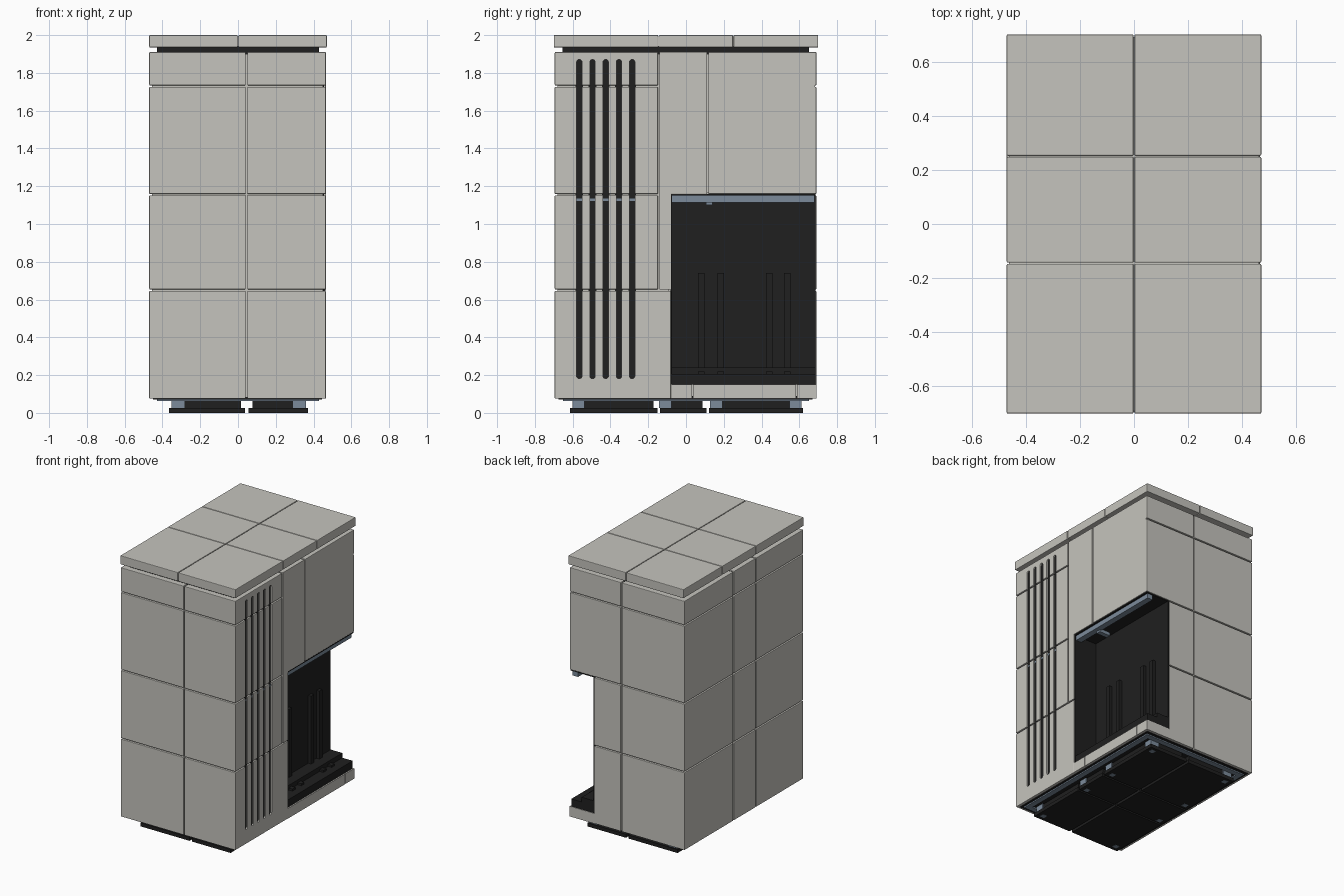
import bpy, bmesh, math
from mathutils import Matrix

if "Cube" in bpy.data.objects:
    bpy.data.objects.remove(bpy.data.objects["Cube"], do_unlink=True)


def material(name, rgb):
    m = bpy.data.materials.new(name)
    m.use_nodes = True
    m.diffuse_color = (*rgb, 1)
    bsdf = m.node_tree.nodes["Principled BSDF"]
    bsdf.inputs["Base Color"].default_value = (*rgb, 1)
    bsdf.inputs["Roughness"].default_value = 0.6
    return m


GREY = material("warm grey panel", (0.56, 0.55, 0.51))
BLACK = material("matte black", (0.014, 0.014, 0.014))
STEEL = material("blue grey steel", (0.20, 0.26, 0.33))


def mesh_object(name, bm, mat):
    me = bpy.data.meshes.new(name)
    bm.to_mesh(me)
    bm.free()
    me.materials.append(mat)
    ob = bpy.data.objects.new(name, me)
    bpy.context.collection.objects.link(ob)
    return ob


def box(name, xs, ys, zs, mat=GREY, bevel=0.0):
    """Box from its ranges along the three axes."""
    bm = bmesh.new()
    spans = (xs, ys, zs)
    size = [b - a for a, b in spans]
    mid = [(a + b) / 2 for a, b in spans]
    bmesh.ops.create_cube(bm, size=1, matrix=Matrix.Translation(mid) @ Matrix.Diagonal((*size, 1)))
    if bevel:
        bmesh.ops.bevel(bm, geom=bm.edges[:], offset=bevel, segments=2, affect='EDGES', profile=0.5)
    return mesh_object(name, bm, mat)


GAP = 0.004  # half of a seam


def panel(name, xs, ys, zs, bevel=0.004):
    """Panel block pulled back from its inner neighbours by half a seam."""
    def trim(span, limits):
        a, b = span
        return (a if a == limits[0] else a + GAP, b if b == limits[1] else b - GAP)
    return box(name, trim(xs, X), trim(ys, Y), trim(zs, Z), GREY, bevel)


# Outer limits and seam positions
X, Y, Z = (-0.47, 0.465), (-0.695, 0.69), (0.075, 1.91)
SX, SY1, SY2 = 0.045, -0.145, 0.115
ALCOVE_X, ALCOVE_Y = 0.27, -0.08
LEVELS = [0.075, 0.65, 1.155, 1.73, 1.91]
ROWS = list(zip(LEVELS, LEVELS[1:]))
COLS = [(Y[0], SY1), (SY1, SY2), (SY2, Y[1])]

# Left half of the cladding
for r, zs in enumerate(ROWS):
    for c, ys in enumerate(COLS):
        panel(f"left_panel_{r}_{c}", (X[0], SX), ys, zs)

# Front right cladding, which carries the vents
vented = []
for r, zs in enumerate(ROWS):
    ys = (Y[0], ALCOVE_Y + GAP if r == 0 else SY1)
    vented.append(panel(f"vent_panel_{r}", (SX, X[1]), ys, zs))

# Cladding above and in front of the alcove
panel("upper_middle_panel", (SX, X[1]), (SY1, SY2), (1.155, Z[1]), 0.002)
box("alcove_post", (SX + GAP, X[1]), (SY1 + GAP, ALCOVE_Y), (0.654, 1.17))
for r in (2, 3):
    panel(f"upper_rear_panel_{r}", (SX, X[1]), (SY2, Y[1]), ROWS[r])
box("upper_rear_side_skin", (0.44, X[1]), (SY2 + GAP, 0.682), (1.165, 1.90))

# Cladding behind the alcove and its sill
for r in (0, 1):
    panel(f"lower_rear_panel_{r}", (SX, ALCOVE_X), (ALCOVE_Y, Y[1]), ROWS[r])
for i, ys in enumerate([(ALCOVE_Y, 0.033), (0.037, 0.583), (0.587, Y[1])]):
    box(f"alcove_sill_{i}", (ALCOVE_X - 0.01, X[1]), ys, (0.075, 0.15))

# Core that closes the seams
box("core_main", (-0.455, 0.255), (-0.68, 0.675), (0.085, 1.90))
box("core_front_right", (0.2, 0.45), (-0.68, -0.09), (0.085, 1.90))
box("core_upper_right", (0.2, 0.45), (-0.68, 0.675), (1.165, 1.90))

# Vent slots with round ends
SLOTS = [-0.565 + 0.07 * i for i in range(5)]
bm = bmesh.new()
for y in SLOTS:
    ring = []
    for i in range(16):
        a = math.pi * i / 15
        ring.append((y + 0.014 * math.cos(a), 1.857 + 0.014 * math.sin(a)))
    for i in range(16):
        a = math.pi * (1 + i / 15)
        ring.append((y + 0.014 * math.cos(a), 0.195 + 0.014 * math.sin(a)))
    face = bm.faces.new([bm.verts.new((0.42, p, q)) for p, q in ring])
    new = bmesh.ops.extrude_face_region(bm, geom=[face])["geom"]
    bmesh.ops.translate(bm, vec=(0.1, 0, 0), verts=[v for v in new if isinstance(v, bmesh.types.BMVert)])
bmesh.ops.recalc_face_normals(bm, faces=bm.faces[:])
cutter = mesh_object("vent_cutter", bm, BLACK)
cutter.hide_render = True
cutter.hide_viewport = True
for ob in vented:
    mod = ob.modifiers.new("vents", 'BOOLEAN')
    mod.operation = 'DIFFERENCE'
    mod.solver = 'EXACT'
    mod.object = cutter
for i, y in enumerate(SLOTS):
    box(f"vent_backing_{i}", (0.41, 0.455), (y - 0.02, y + 0.02), (0.17, 1.885), BLACK)
    box(f"vent_crossbar_{i}", (0.42, 0.457), (y - 0.014, y + 0.014), (1.122, 1.136), STEEL)

# Alcove lining
box("alcove_back_wall", (0.262, 0.276), (ALCOVE_Y, 0.686), (0.15, 1.155), BLACK)
box("alcove_front_wall", (0.27, 0.462), (-0.082, -0.075), (0.15, 1.155), BLACK)
box("alcove_ceiling", (0.265, 0.462), (ALCOVE_Y, 0.686), (1.150, 1.158), BLACK)

# Alcove tray, stops and ribs
box("alcove_tray", (0.27, 0.455), (-0.075, 0.686), (0.15, 0.205), BLACK)
box("tray_step", (0.27, 0.37), (-0.075, 0.686), (0.20, 0.24), BLACK)
for i, y in enumerate((0.08, 0.183, 0.44, 0.537)):
    box(f"alcove_rib_{i}", (0.27, 0.30), (y - 0.017, y + 0.017), (0.21, 0.74), BLACK)
    box(f"tray_stop_{i}", (0.37, 0.40), (y - 0.017, y + 0.017), (0.20, 0.22), BLACK)

# Rail under the alcove ceiling
box("alcove_rail", (0.405, 0.45), (-0.075, 0.68), (1.115, 1.152), STEEL)
box("rail_bracket", (0.33, 0.42), (0.105, 0.14), (1.10, 1.125), STEEL)

# Lid with its recessed neck
box("lid_neck", (-0.43, 0.43), (-0.655, 0.65), (1.89, 1.945), BLACK)
box("lid_core", (-0.462, 0.462), (-0.69, 0.69), (1.94, 1.992))
LID_Y = [-0.7, -0.145, 0.25, 0.7]
for i, (a, b) in enumerate(zip(LID_Y, LID_Y[1:])):
    lo, hi = a + 0.002 * (i > 0), b - 0.002 * (i < 2)
    box(f"lid_left_{i}", (-0.47, -0.002), (lo, hi), (1.935, 2.0), GREY, 0.004)
    box(f"lid_right_{i}", (0.002, 0.47), (lo, hi), (1.935, 2.0), GREY, 0.004)

# Underframe
box("underside", (-0.45, 0.445), (-0.675, 0.67), (0.071, 0.09), BLACK)
for i, x in enumerate((-0.41, 0.41)):
    box(f"underframe_side_rail_{i}", (x - 0.02, x + 0.02), (-0.62, 0.62), (0.062, 0.08), STEEL)
for i, y in enumerate((-0.63, 0.63)):
    box(f"underframe_end_rail_{i}", (-0.43, 0.43), (y - 0.02, y + 0.02), (0.062, 0.08), STEEL)

# Skids, split along the seams, with steel feet
SKID_X = [(-0.365, 0.036), (0.056, 0.37)]
SKID_Y = [(-0.615, -0.152), (-0.138, 0.108), (0.122, 0.62)]
for i, xs in enumerate(SKID_X):
    for j, ys in enumerate(SKID_Y):
        box(f"skid_plate_{i}_{j}", xs, ys, (0.0, 0.026), BLACK)
        box(f"skid_block_{i}_{j}", (xs[0] + 0.02, xs[1] - 0.02), (ys[0] + 0.02, ys[1] - 0.02),
            (0.02, 0.08), BLACK)
for i, x in enumerate((-0.318, 0.325)):
    for j, y in enumerate((-0.57, -0.11, 0.16, 0.58)):
        box(f"steel_foot_{i}_{j}", (x - 0.033, x + 0.036), (y - 0.032, y + 0.032), (0.027, 0.075), STEEL)
        box(f"foot_pad_{i}_{j}", (x - 0.018, x + 0.018), (y - 0.018, y + 0.018), (-0.0, 0.01), STEEL)
        bpy.data.objects[f"foot_pad_{i}_{j}"].location.z = -0.001
